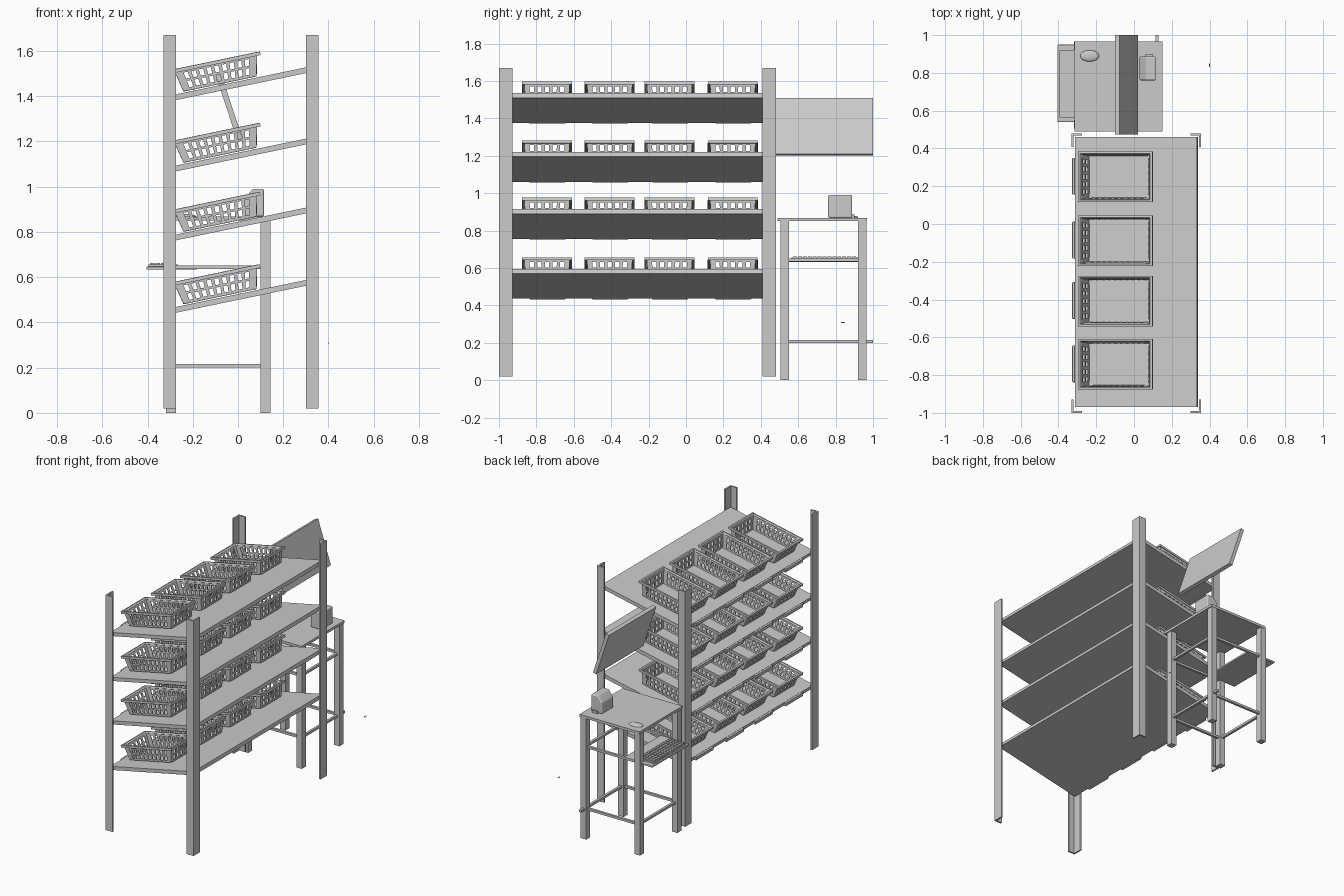
import bpy, bmesh
from math import sin, pi
from mathutils import Matrix, Vector

cube = bpy.data.objects.get("Cube")
if cube:
    bpy.data.objects.remove(cube, do_unlink=True)

grey = bpy.data.materials.new("light_grey")
grey.use_nodes = True
COLOUR = (0.6, 0.6, 0.6, 1)
grey.diffuse_color = COLOUR
grey.node_tree.nodes["Principled BSDF"].inputs["Base Color"].default_value = COLOUR


def place(name, mesh, matrix=None):
    ob = bpy.data.objects.new(name, mesh)
    bpy.context.collection.objects.link(ob)
    if matrix is not None:
        ob.matrix_world = matrix
    return ob


def to_mesh(name, bm):
    mesh = bpy.data.meshes.new(name)
    bm.normal_update()
    bm.to_mesh(mesh)
    bm.free()
    mesh.materials.append(grey)
    return mesh


def add_box(bm, lo, hi):
    size = Vector(hi) - Vector(lo)
    mid = (Vector(hi) + Vector(lo)) / 2
    bmesh.ops.create_cube(bm, size=1, matrix=Matrix.Translation(mid) @ Matrix.Diagonal((*size, 1)))


def boxes(name, spans, matrix=None, bevel=0):
    bm = bmesh.new()
    for lo, hi in spans:
        add_box(bm, lo, hi)
    ob = place(name, to_mesh(name, bm), matrix)
    if bevel:
        mod = ob.modifiers.new("Bevel", 'BEVEL')
        mod.width, mod.segments = bevel, 2
    return ob


# Corner posts: angle sections with the corner facing outwards
def post(name, x, y, sx, sy):
    def span(a, b):
        return (min(a, b), max(a, b))
    t = 0.011
    x0, x1 = span(x, x - sx * 0.055)
    y0, y1 = span(y, y - sy * 0.072)
    px0, px1 = span(x, x - sx * t)
    py0, py1 = span(y, y - sy * t)
    boxes(name, [((px0, y0, 0.02), (px1, y1, 1.67)), ((x0, py0, 0.02), (x1, py1, 1.67))])


for x, sx, side in ((-0.33, -1, "right"), (0.355, 1, "left")):
    post("front_post_" + side, x, -1, sx, -1)
    post("back_post_" + side, x, 0.48, sx, 1)


# Basket: walls are grids with the slots left out, thickened afterwards
def stops(count, margin, ratio):
    pitch = (1 - 2 * margin) / count
    out = [0]
    for i in range(count):
        mid = margin + (i + 0.5) * pitch
        out += [mid - ratio * pitch / 2, mid + ratio * pitch / 2]
    return out + [1]


def slotted_wall(bm, b0, b1, t0, t1, count):
    cols, rows = stops(count, 0.07, 0.56), stops(2, 0.08, 0.74)
    grid = [[bm.verts.new(b0.lerp(b1, u).lerp(t0.lerp(t1, u), v)) for u in cols] for v in rows]
    for r in range(len(rows) - 1):
        for c in range(len(cols) - 1):
            if not (r % 2 and c % 2):
                bm.faces.new((grid[r][c], grid[r][c + 1], grid[r + 1][c + 1], grid[r + 1][c]))


def ring(hx, hy, z):
    return [Vector((sx * hx, sy * hy, z)) for sx, sy in ((-1, -1), (1, -1), (1, 1), (-1, 1))]


def basket_mesh():
    bm = bmesh.new()
    low, high = ring(0.163, 0.113, 0.006), ring(0.184, 0.12, 0.1)
    for i in range(4):
        j = (i + 1) % 4
        slotted_wall(bm, low[i], low[j], high[i], high[j], 5 if i % 2 else 9)
    bm.faces.new([bm.verts.new(p) for p in low])
    # Stepped rim with a turned-down lip
    rim = [high, ring(0.19, 0.124, 0.108), ring(0.2, 0.132, 0.108), ring(0.2, 0.132, 0.094)]
    loops = [[bm.verts.new(p) for p in r] for r in rim]
    for a, b in zip(loops, loops[1:]):
        for i in range(4):
            j = (i + 1) % 4
            bm.faces.new((a[i], a[j], b[j], b[i]))
    bmesh.ops.remove_doubles(bm, verts=bm.verts, dist=0.0001)
    return to_mesh("basket", bm)


# Sloping shelves with baskets and edge labels
TILT = Matrix.Rotation(-0.2045, 4, 'Y')
basket = basket_mesh()
for level, top in enumerate((0.595, 0.915, 1.22, 1.535), 1):
    frame = Matrix.Translation((0.0125, 0, top - 0.08)) @ TILT
    boxes(f"shelf_{level}", [((-0.33, -0.97, -0.0125), (0.33, 0.46, 0.0125))], frame)
    for n, y in enumerate((-0.743, -0.408, -0.088, 0.25), 1):
        ob = place(f"basket_{level}_{n}", basket, frame @ Matrix.Translation((-0.09, y, 0.0125)))
        solid = ob.modifiers.new("Thickness", 'SOLIDIFY')
        solid.thickness, solid.offset = 0.005, 0
        boxes(f"shelf_label_{level}_{n}", [((-0.345, y - 0.095, -0.014), (-0.33, y + 0.1, 0.014))],
              frame, 0.005)

# Side table: top, legs and two rings of rails
boxes("table_top", [((-0.315, 0.49, 0.85), (0.15, 0.967, 0.868))])
for y, depth in ((0.505, "front"), (0.92, "back")):
    for x, side in ((-0.318, "right"), (0.1, "left")):
        boxes(f"table_leg_{depth}_{side}", [((x, y, 0), (x + 0.043, y + 0.045, 0.85))])
for z, name in ((0.2, "lower"), (0.635, "upper")):
    end = 1.0 if name == "lower" else 0.93
    boxes(name + "_rails", [
        ((-0.28, 0.52, z), (0.11, 0.537, z + 0.016)),
        ((-0.28, 0.935, z), (0.11, 0.952, z + 0.016)),
        ((-0.305, 0.53, z), (-0.288, 0.94, z + 0.016)),
        ((0.113, 0.53, z), (0.13, end, z + 0.016))])

# Pull-out tray with keyboard
boxes("keyboard_tray", [((-0.405, 0.54, 0.633), (-0.18, 0.95, 0.647))], bevel=0.004)
keys = [((-0.395, 0.565, 0.647), (-0.265, 0.92, 0.656))]
for r in range(5):
    for c in range(13):
        x, y = -0.388 + r * 0.024, 0.573 + c * 0.0262
        keys.append(((x, y, 0.655), (x + 0.019, y + 0.021, 0.662)))
boxes("keyboard", keys)

# Small printer with a sloped front
bm = bmesh.new()
side = [(0.03, 0.868), (0.115, 0.868), (0.115, 0.99), (0.065, 0.99), (0.03, 0.945)]
face = bm.faces.new([bm.verts.new((x, 0.76, z)) for x, z in side])
ext = bmesh.ops.extrude_face_region(bm, geom=[face])
bmesh.ops.translate(bm, vec=(0, 0.128, 0), verts=[v for v in ext["geom"] if isinstance(v, bmesh.types.BMVert)])
bmesh.ops.recalc_face_normals(bm, faces=bm.faces)
printer = place("printer", to_mesh("printer", bm))
mod = printer.modifiers.new("Bevel", 'BEVEL')
mod.width, mod.segments = 0.008, 3
boxes("printer_tail", [((0.06, 0.885, 0.868), (0.1, 0.9, 0.885))])

# Pointing device: a flattened dome
bm = bmesh.new()
bmesh.ops.create_uvsphere(bm, u_segments=24, v_segments=10, radius=1)
for f in bm.faces:
    f.smooth = True
place("mouse", to_mesh("mouse", bm),
      Matrix.Translation((-0.235, 0.89, 0.868)) @ Matrix.Diagonal((0.05, 0.03, 0.012, 1)))

# Tilted display panel
boxes("display_panel", [((-0.0125, 0.475, -0.158), (0.0125, 1.0, 0.158))],
      Matrix.Translation((-0.04, 0, 1.355)) @ Matrix.Rotation(-0.32, 4, 'Y'))

# Tiny loose chip
boxes("loose_chip", [((0.398, 0.83, 0.307), (0.402, 0.85, 0.311))])
